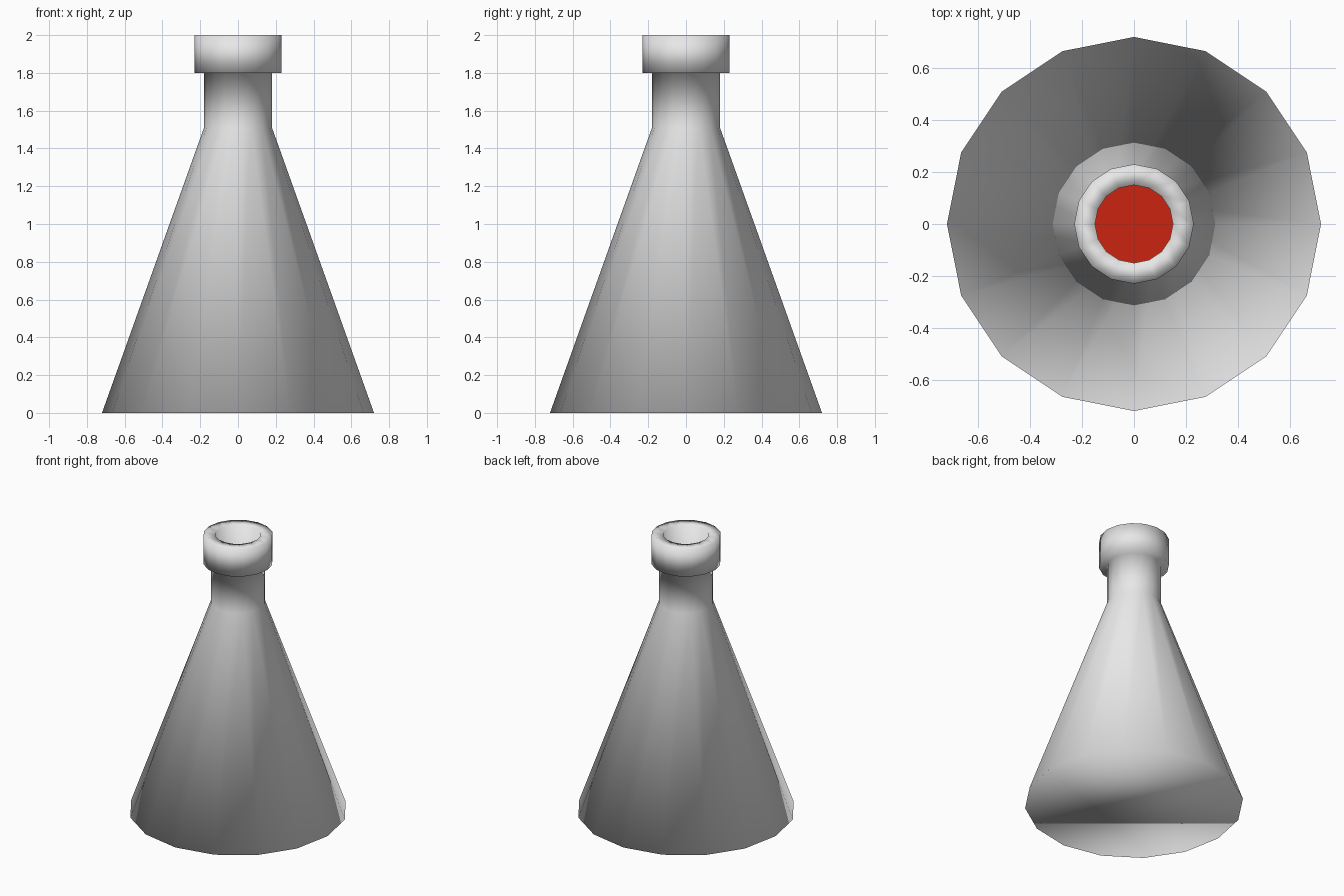
import bpy, math

if "Cube" in bpy.data.objects:
    bpy.data.objects.remove(bpy.data.objects["Cube"])

SIDES = 16


def material(name, rgb):
    m = bpy.data.materials.new(name)
    m.diffuse_color = (*rgb, 1)
    m.use_nodes = True
    m.node_tree.nodes["Principled BSDF"].inputs["Base Color"].default_value = m.diffuse_color
    return m


def lathe(name, profile, mat, closed=False):
    """Revolve (radius, height) points; open ends are capped with a flat face."""
    verts, faces = [], []
    for r, z in profile:
        for i in range(SIDES):
            a = math.tau * i / SIDES
            verts.append((r * math.cos(a), r * math.sin(a), z))
    n = len(profile)
    for k in range(n if closed else n - 1):
        lo, hi = k * SIDES, (k + 1) % n * SIDES
        for i in range(SIDES):
            j = (i + 1) % SIDES
            faces.append((lo + i, lo + j, hi + j, hi + i))
    if not closed:
        faces.append(tuple(reversed(range(SIDES))))
        faces.append(tuple(range((n - 1) * SIDES, n * SIDES)))
    mesh = bpy.data.meshes.new(name)
    mesh.from_pydata(verts, [], faces)
    mesh.materials.append(mat)
    for p in mesh.polygons:
        p.use_smooth = True
    ob = bpy.data.objects.new(name, mesh)
    bpy.context.collection.objects.link(ob)
    return ob


glass = material("grey glass", (0.8, 0.8, 0.8))
red = material("red liquid", (0.6, 0.017, 0.005))

# Hollow flask: outer cone, neck, lip, then inner wall and inner floor
lathe("flask", [
    (0.72, 0), (0.18, 1.51), (0.18, 1.8), (0.23, 1.8), (0.23, 2.0),
    (0.15, 2.0), (0.15, 1.5), (0.67, 0.04)], glass)

# Liquid filling the lower part of the flask
liquid = lathe("liquid", [(0.655, 0.05), (0.32, 0.99)], red)
for p in liquid.data.polygons:
    p.use_smooth = False
